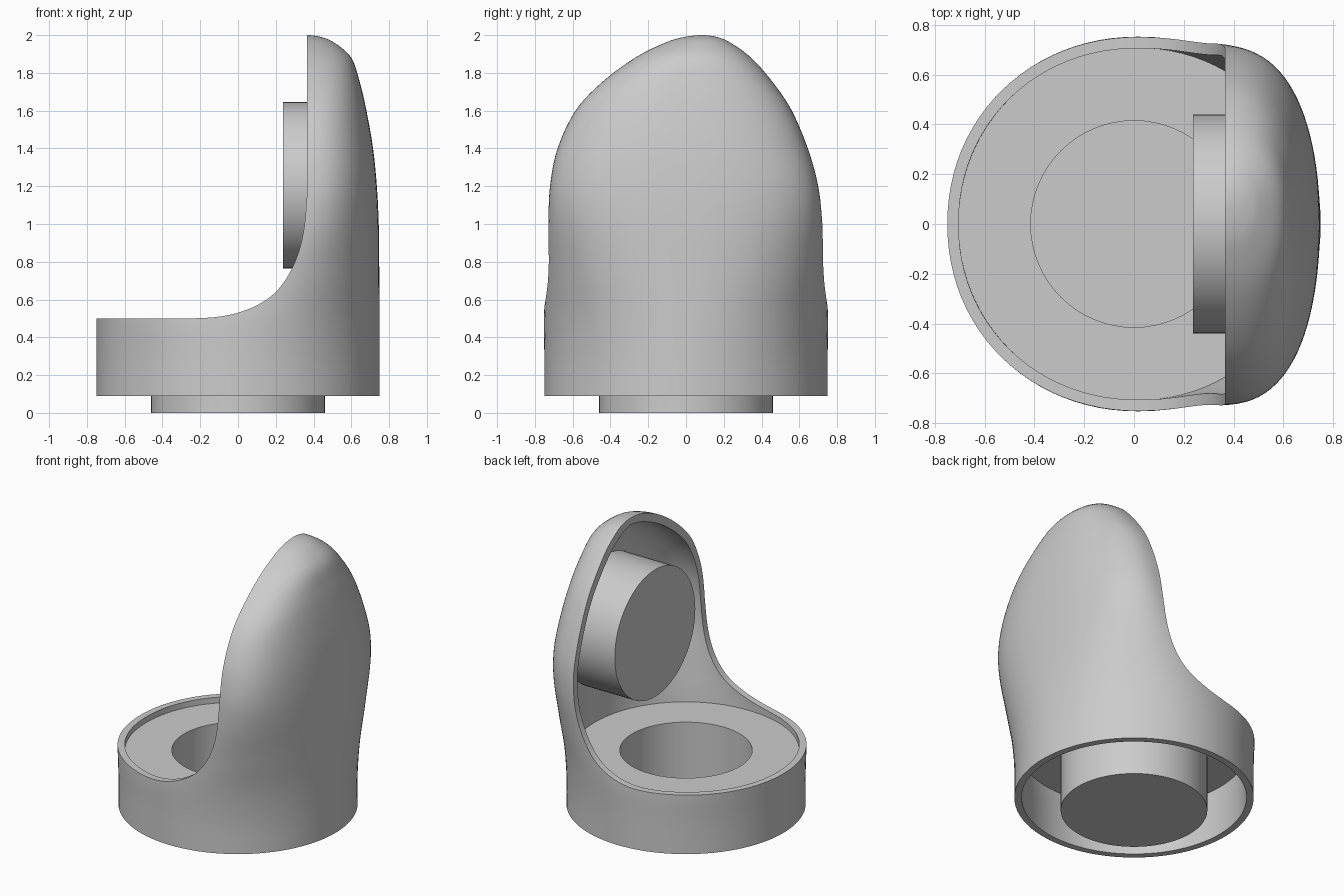
import bpy
import bmesh
import math

cube = bpy.data.objects.get("Cube")
if cube:
    bpy.data.objects.remove(cube, do_unlink=True)

grey = bpy.data.materials.new("plain_grey")
grey.use_nodes = True
grey.diffuse_color = (0.6, 0.6, 0.6, 1)
grey.node_tree.nodes["Principled BSDF"].inputs["Base Color"].default_value = (0.6, 0.6, 0.6, 1)

WALL = 0.045      # shell thickness
CUT_X = 0.365     # plane of the hood opening
SIDES = 96

# Shell sections: height, centre x, right extent, front y, back y, roundness
SECTIONS = [
    (0.09, 0.00, 0.750, -0.750, 0.750, 2.0),
    (0.30, 0.00, 0.750, -0.750, 0.750, 2.0),
    (0.52, 0.03, 0.750, -0.752, 0.752, 2.08),
    (0.75, 0.16, 0.748, -0.737, 0.737, 2.25),
    (1.00, 0.31, 0.745, -0.730, 0.723, 2.35),
    (1.20, CUT_X, 0.735, -0.720, 0.700, 2.4),
    (1.40, CUT_X, 0.715, -0.680, 0.645, 2.4),
    (1.60, CUT_X, 0.680, -0.585, 0.560, 2.4),
    (1.75, CUT_X, 0.645, -0.445, 0.460, 2.4),
    (1.88, CUT_X, 0.600, -0.270, 0.345, 2.3),
    (1.96, CUT_X, 0.510, -0.110, 0.235, 2.2),
    (1.99, CUT_X, 0.440, -0.010, 0.165, 2.1),
    (2.00, CUT_X, 0.380, 0.070, 0.100, 2.0),
]


def spline(rows, steps):
    """Smooth curve through all rows."""
    out = []
    for i in range(len(rows) - 1):
        p = [rows[min(max(i + k, 0), len(rows) - 1)] for k in (-1, 0, 1, 2)]
        for s in range(steps):
            t = s / steps
            out.append([b + 0.5 * t * (c - a + t * (2 * a - 5 * b + 4 * c - d
                        + t * (3 * (b - c) + d - a))) for a, b, c, d in zip(*p)])
    return out + [list(rows[-1])]


def finish(name, bm, smooth=True):
    bmesh.ops.recalc_face_normals(bm, faces=bm.faces)
    mesh = bpy.data.meshes.new(name)
    bm.to_mesh(mesh)
    bm.free()
    mesh.materials.append(grey)
    obj = bpy.data.objects.new(name, mesh)
    bpy.context.collection.objects.link(obj)
    if smooth:
        smooth_edges(obj)
    return obj


def smooth_edges(obj):
    bpy.ops.object.select_all(action="DESELECT")
    obj.select_set(True)
    bpy.context.view_layer.objects.active = obj
    bpy.ops.object.shade_smooth_by_angle(angle=math.radians(35))


def loft(name, inset):
    """Closed hood-shaped solid, shrunk inwards by inset."""
    bm = bmesh.new()
    rings = []
    for z, cx, right, y0, y1, n in spline(SECTIONS, 5):
        if inset:
            z = z - inset * max(0, (z - 1.2) / 0.8) if z > 0.1 else 0.0
        mid, half = (y0 + y1) / 2, max((y1 - y0) / 2 - inset, 0.01)
        ring = []
        for k in range(SIDES):
            a = 2 * math.pi * k / SIDES
            c, s = math.cos(a), math.sin(a)
            reach = right - cx if c > 0 else 0.75 + cx
            reach = max(reach - inset, 0.01)
            x = cx + math.copysign(abs(c) ** (2 / n), c) * reach
            y = mid + math.copysign(abs(s) ** (2 / n), s) * half
            ring.append(bm.verts.new((x, y, z)))
        rings.append(ring)
    for low, high in zip(rings, rings[1:]):
        for k in range(SIDES):
            j = (k + 1) % SIDES
            bm.faces.new((low[k], low[j], high[j], high[k]))
    bm.faces.new(rings[0])
    bm.faces.new(rings[-1])
    return finish(name, bm, False)


def cut(target, cutter):
    mod = target.modifiers.new("cut", "BOOLEAN")
    mod.operation = "DIFFERENCE"
    mod.solver = "EXACT"
    mod.object = cutter
    bpy.context.view_layer.objects.active = target
    bpy.ops.object.modifier_apply(modifier=mod.name)
    bpy.data.objects.remove(cutter, do_unlink=True)


def lathe(name, profile):
    """Turn a radius and height profile around z."""
    bm = bmesh.new()
    verts = [bm.verts.new((r, 0, z)) for r, z in profile]
    edges = [bm.edges.new(pair) for pair in zip(verts, verts[1:])]
    bmesh.ops.spin(bm, geom=verts + edges, cent=(0, 0, 0), axis=(0, 0, 1),
                   angle=2 * math.pi, steps=64)
    bmesh.ops.remove_doubles(bm, verts=bm.verts, dist=0.0001)
    return finish(name, bm)


# Hooded shell: hollow loft with a sweeping side opening
shell = loft("hooded_shell", 0)
cut(shell, loft("shell_hollow", WALL))

sweep = spline([(-0.25, 0.50), (-0.12, 0.507), (0.0, 0.53), (0.11, 0.575), (0.2, 0.64),
                (0.27, 0.735), (0.32, 0.85), (0.35, 0.98), (CUT_X, 1.15)], 5)
outline = [(-1.5, 2.5), (-1.5, 0.5)] + sweep + [(CUT_X, 2.5)]
bm = bmesh.new()
side = bm.faces.new([bm.verts.new((x, -1.5, z)) for x, z in outline])
grown = bmesh.ops.extrude_face_region(bm, geom=[side])
bmesh.ops.translate(bm, vec=(0, 3, 0),
                    verts=[v for v in grown["geom"] if isinstance(v, bmesh.types.BMVert)])
cut(shell, finish("opening_cutter", bm, False))
smooth_edges(shell)

# Inner floor with a round well that reaches the ground
lathe("floor_and_well", [(0, 0.03), (0.415, 0.03), (0.415, 0.46), (0.725, 0.46),
                         (0.725, 0.43), (0.46, 0.43), (0.46, 0), (0, 0)])

# Round drum lying on its side within the hood
drum = lathe("hood_drum", [(0, 0), (0.44, 0), (0.44, 0.38), (0, 0.38)])
drum.rotation_euler = (0, math.pi / 2, 0)
drum.location = (0.237, 0, 1.205)
